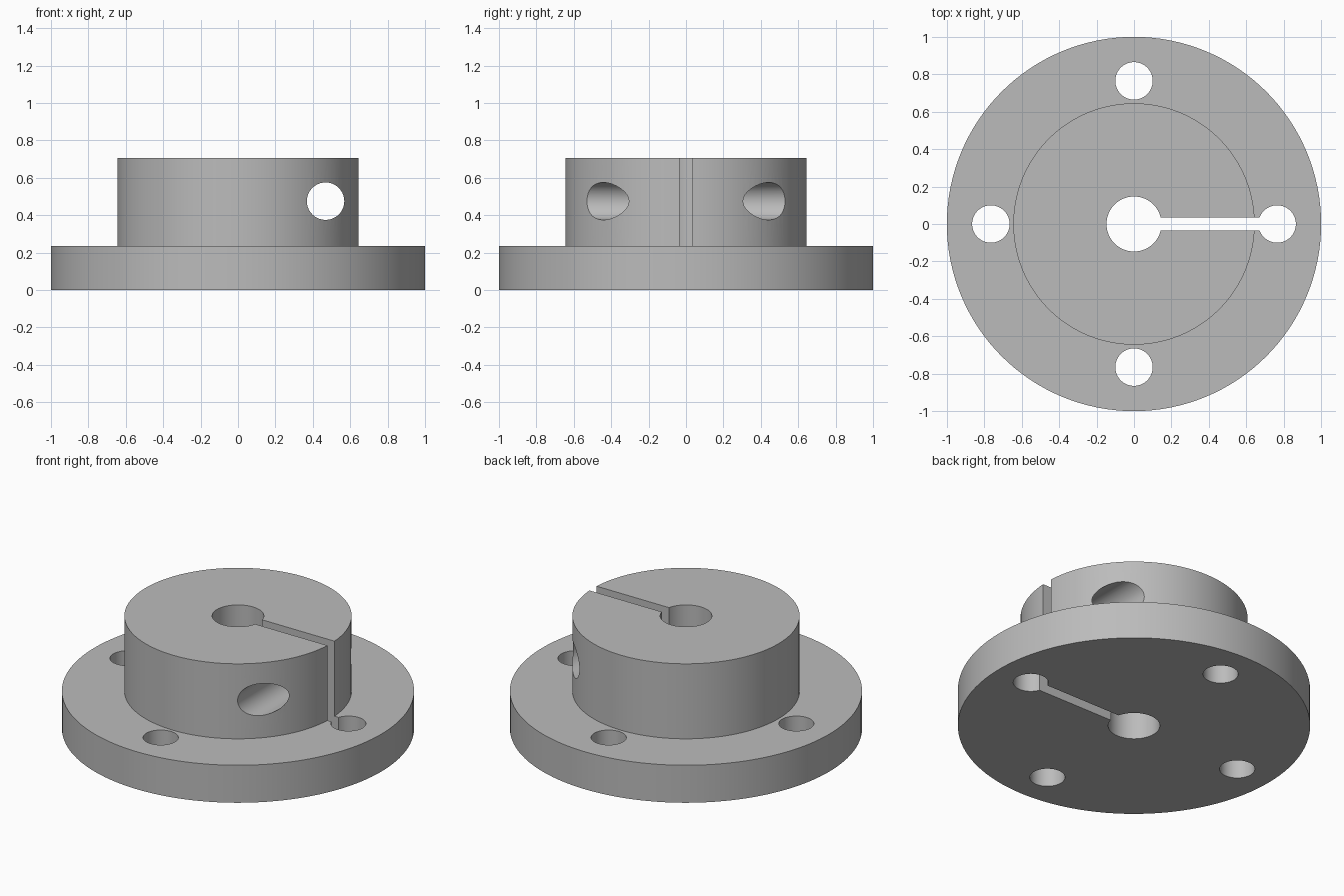
import bpy
import math
from mathutils import Vector

cube = bpy.data.objects.get("Cube")
if cube:
    bpy.data.objects.remove(cube, do_unlink=True)

FLANGE_H, HUB_R, TOP = 0.235, 0.645, 0.705
BORE_R, HOLE_R, BOLT_R = 0.147, 0.1, 0.765
SLOT_W = 0.07

metal = bpy.data.materials.new("grey metal")
metal.use_nodes = True
grey = (0.5, 0.5, 0.5, 1)
metal.diffuse_color = grey
metal.node_tree.nodes["Principled BSDF"].inputs["Base Color"].default_value = grey


def cylinder(name, radius, depth, location, sides=64, rotation=(0, 0, 0)):
    bpy.ops.mesh.primitive_cylinder_add(vertices=sides, radius=radius, depth=depth,
                                        location=location, rotation=rotation)
    obj = bpy.context.object
    obj.name = name
    return obj


def combine(body, other, operation):
    mod = body.modifiers.new(other.name, 'BOOLEAN')
    mod.operation = operation
    mod.solver = 'EXACT'
    mod.object = other
    bpy.ops.object.select_all(action='DESELECT')
    bpy.context.view_layer.objects.active = body
    body.select_set(True)
    bpy.ops.object.modifier_apply(modifier=mod.name)
    bpy.data.objects.remove(other, do_unlink=True)


# Round flange with a raised hub, sunk into it so the two merge cleanly
body = cylinder("flanged_clamp_hub", 1, FLANGE_H, (0, 0, FLANGE_H / 2), 128)
hub_base = FLANGE_H / 2
hub = cylinder("hub", HUB_R, TOP - hub_base, (0, 0, (TOP + hub_base) / 2), 128)
combine(body, hub, 'UNION')

# Shaft bore
combine(body, cylinder("bore", BORE_R, 2, (0, 0, TOP / 2)), 'DIFFERENCE')

# Four bolt holes in the flange
for i in range(4):
    a = i * math.pi / 2
    spot = Vector((math.cos(a), math.sin(a), 0)) * BOLT_R
    hole = cylinder("bolt_hole", HOLE_R, FLANGE_H * 2 + 0.1, spot)
    # Stay inside the flange ring
    combine(body, hole, 'DIFFERENCE')

# Clamping slot from the bore out to the bolt hole
bpy.ops.mesh.primitive_cube_add(size=1, location=(BOLT_R / 2, 0, TOP / 2))
slot = bpy.context.object
slot.name = "slot"
slot.scale = (BOLT_R, SLOT_W, 2)
combine(body, slot, 'DIFFERENCE')

# Cross hole for the clamping screw
screw = cylinder("screw_hole", HOLE_R, 3, (0.468, 0, 0.475),
                 rotation=(math.pi / 2, 0, 0))
combine(body, screw, 'DIFFERENCE')

body.data.materials.clear()
body.data.materials.append(metal)
for face in body.data.polygons:
    face.material_index = 0
bpy.ops.object.select_all(action='DESELECT')
body.select_set(True)
bpy.context.view_layer.objects.active = body
bpy.ops.object.shade_smooth_by_angle(angle=math.radians(30))
